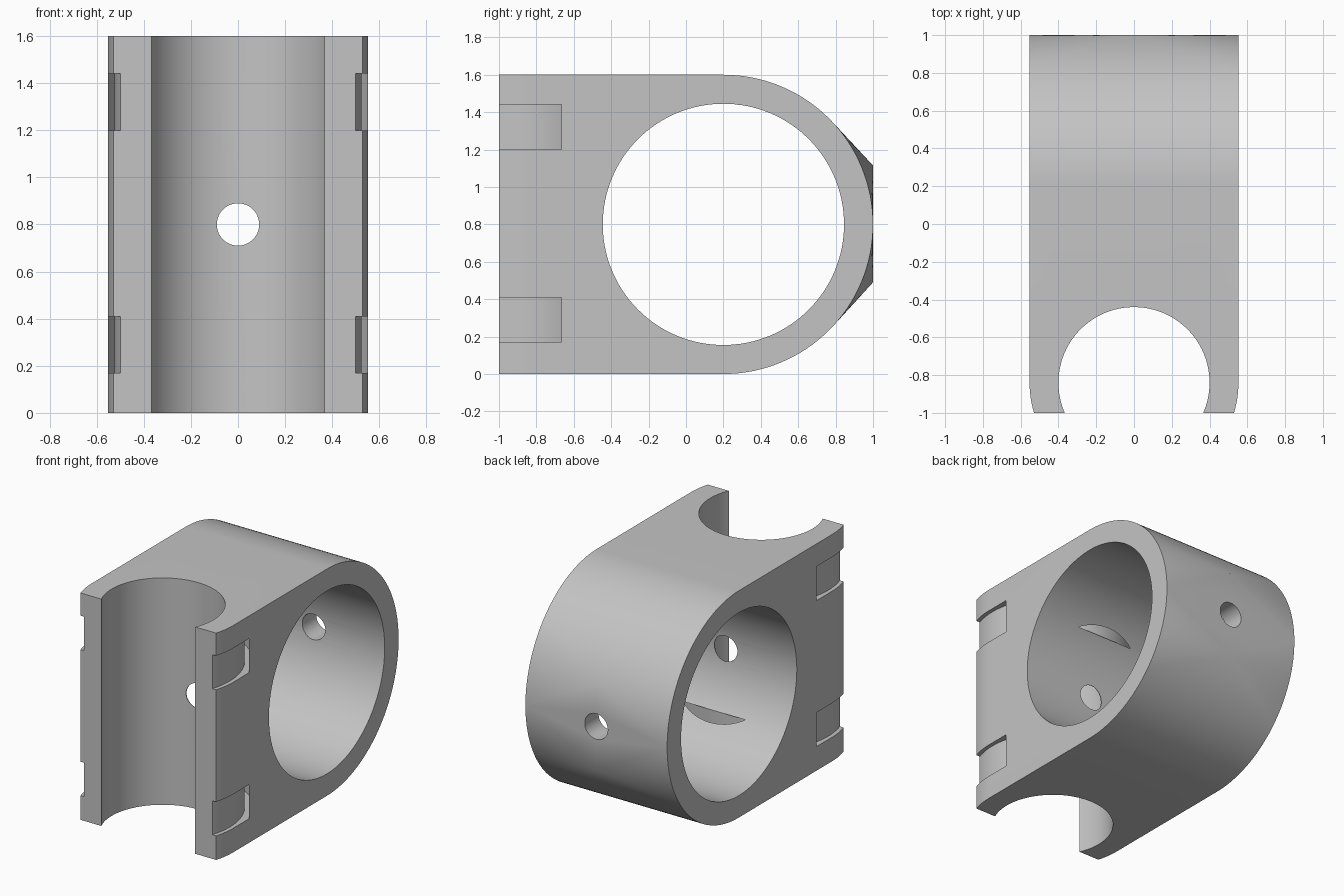
import bpy, bmesh, math
from mathutils import Matrix

if "Cube" in bpy.data.objects:
    bpy.data.objects.remove(bpy.data.objects["Cube"])

HALF, TOP, MID = 0.553, 1.6, 0.8
BORE_Y, BAR_Y = 0.2, -0.84      # axes of the cross bore and the front channel

grey = bpy.data.materials.new("Light grey")
grey.use_nodes = True
colour = (0.55, 0.55, 0.55, 1)
grey.diffuse_color = colour
grey.node_tree.nodes["Principled BSDF"].inputs["Base Color"].default_value = colour


def make_object(name, bm):
    bmesh.ops.recalc_face_normals(bm, faces=bm.faces)
    mesh = bpy.data.meshes.new(name)
    bm.to_mesh(mesh)
    bm.free()
    mesh.materials.append(grey)
    ob = bpy.data.objects.new(name, mesh)
    bpy.context.collection.objects.link(ob)
    return ob


def cylinder(name, radius, length, centre, axis="Z", sides=96):
    turn = {"X": Matrix.Rotation(math.pi / 2, 4, "Y"),
            "Y": Matrix.Rotation(math.pi / 2, 4, "X"),
            "Z": Matrix.Identity(4)}[axis]
    bm = bmesh.new()
    bmesh.ops.create_cone(bm, cap_ends=True, segments=sides, radius1=radius,
                          radius2=radius, depth=length,
                          matrix=Matrix.Translation(centre) @ turn)
    return make_object(name, bm)


def ring(name, inner, outer, height, z, sides=96):
    bm = bmesh.new()
    corners = [(inner, z - height / 2), (outer, z - height / 2),
               (outer, z + height / 2), (inner, z + height / 2)]
    loops = []
    for i in range(sides):
        a = math.tau * i / sides
        loops.append([bm.verts.new((r * math.cos(a), BAR_Y + r * math.sin(a), h))
                      for r, h in corners])
    for i in range(sides):
        p, q = loops[i], loops[(i + 1) % sides]
        for j in range(4):
            k = (j + 1) % 4
            bm.faces.new((p[j], p[k], q[k], q[j]))
    return make_object(name, bm)


# Clamp body: rounded back, slightly curved front flanks, flattened boss at the back
bm = bmesh.new()
for side in (-1, 1):
    for i in range(65):
        a = math.pi * (i / 64 - 0.5)
        bm.verts.new((side * HALF, BORE_Y + MID * math.cos(a), MID + MID * math.sin(a)))
    for i in range(9):
        y = BAR_Y - 0.16 * i / 8
        x = math.sqrt(HALF ** 2 - (y - BAR_Y) ** 2)
        for z in (0, TOP):
            bm.verts.new((side * x, y, z))
for z in (0.49, 1.115):
    bm.verts.new((0, 1, z))
hull = bmesh.ops.convex_hull(bm, input=bm.verts)
loose = [v for v in bm.verts if not v.link_faces]
bmesh.ops.delete(bm, geom=loose, context="VERTS")
bmesh.ops.dissolve_limit(bm, angle_limit=0.002, verts=bm.verts, edges=bm.edges)
body = make_object("clamp_body", bm)

# Cutters: cross bore, open front channel, screw hole and two strap grooves
cutters = [
    cylinder("bore_cutter", 0.645, 2, (0, BORE_Y, MID), "X", 128),
    cylinder("channel_cutter", 0.4, 3, (0, BAR_Y, MID)),
    cylinder("screw_hole_cutter", 0.09, 3, (0, 0, MID), "Y", 48),
    ring("lower_strap_cutter", 0.525, 0.58, 0.24, 0.29),
    ring("upper_strap_cutter", 0.525, 0.58, 0.24, 1.32),
]
for cutter in cutters:
    mod = body.modifiers.new(cutter.name, "BOOLEAN")
    mod.operation = "DIFFERENCE"
    mod.solver = "EXACT"
    mod.object = cutter

# Apply the cuts, then remove the cutters
bpy.context.view_layer.update()
graph = bpy.context.evaluated_depsgraph_get()
finished = bpy.data.meshes.new_from_object(body.evaluated_get(graph))
body.modifiers.clear()
body.data = finished
for cutter in cutters:
    bpy.data.objects.remove(cutter)

bpy.ops.object.select_all(action="DESELECT")
body.select_set(True)
bpy.context.view_layer.objects.active = body
bpy.ops.object.shade_smooth_by_angle(angle=math.radians(30))
